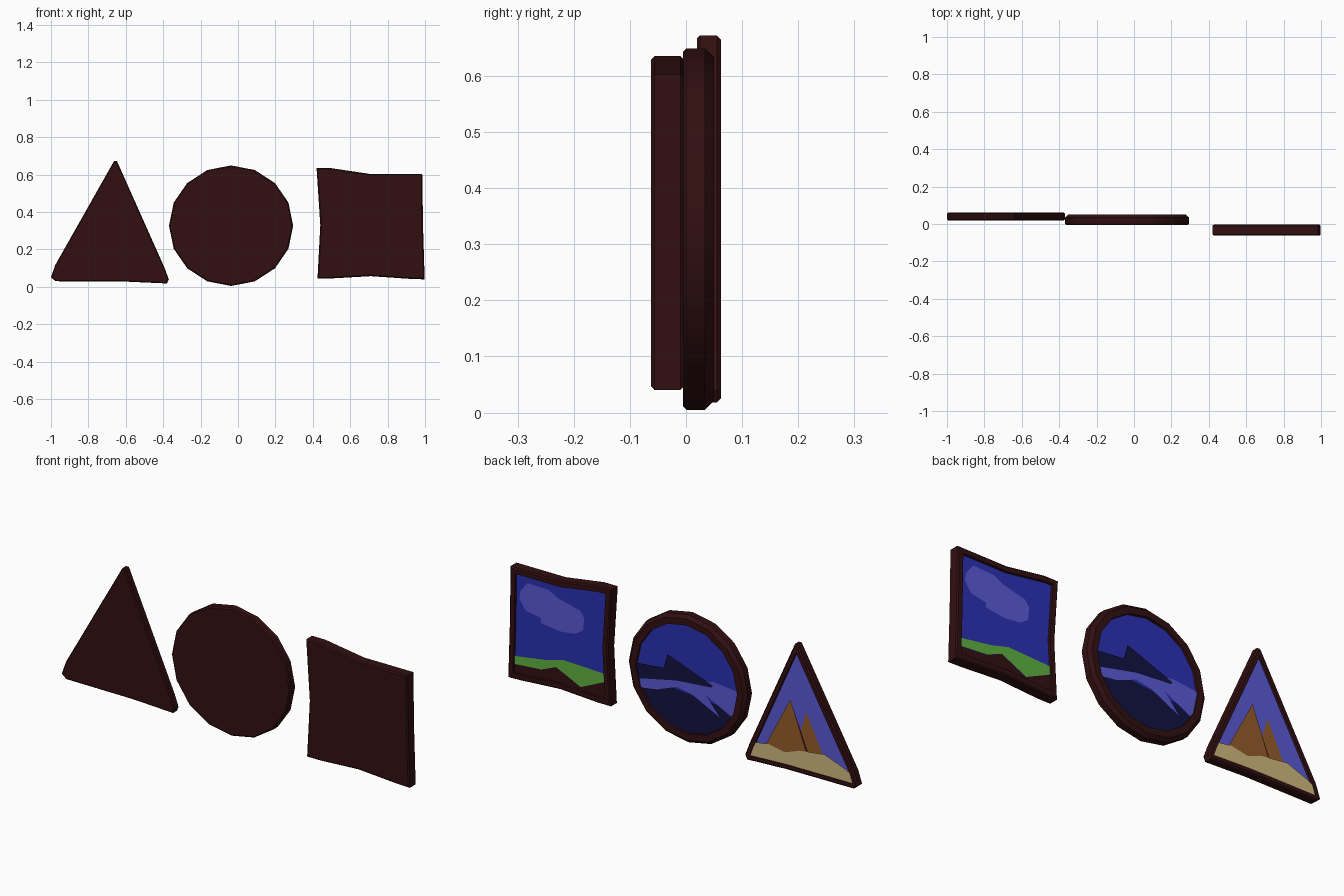
import bpy, bmesh, math

cube = bpy.data.objects.get("Cube")
if cube:
    bpy.data.objects.remove(cube)


def material(name, r, g, b):
    m = bpy.data.materials.new(name)
    m.use_nodes = True
    m.diffuse_color = (r, g, b, 1)
    m.specular_intensity = 0
    bsdf = m.node_tree.nodes["Principled BSDF"]
    bsdf.inputs["Base Color"].default_value = (r, g, b, 1)
    bsdf.inputs["Specular IOR Level"].default_value = 0
    return m


WOOD = material("dark wood", .032, .005, .0056)
BLUE = material("deep blue", .023, .03, .45)
LILAC = material("pale violet blue", .1, .1, .68)
NAVY = material("navy", .006, .006, .052)
GREEN = material("grass green", .116, .446, .052)
BROWN = material("rock brown", .3, .11, .023)
SAND = material("sand", .63, .49, .21)


def finish(bm, name, mats):
    mesh = bpy.data.meshes.new(name)
    bm.to_mesh(mesh)
    bm.free()
    for m in mats:
        mesh.materials.append(m)
    mesh.shade_smooth()
    mesh.set_sharp_from_angle(angle=math.radians(35))
    ob = bpy.data.objects.new(name, mesh)
    bpy.context.collection.objects.link(ob)


def polygon(bm, points, y):
    """Flat face in the xz plane, turned towards +y."""
    face = bm.faces.new([bm.verts.new((x, y, z)) for x, z in points])
    face.normal_update()
    if face.normal.y < 0:
        face.normal_flip()
    return face


def frame(name, outline, y0, y1, width, bevel, back_bevel, canvas, recess=.012):
    """Chamfered slab with a recessed canvas in its +y side."""
    bm = bmesh.new()
    back = polygon(bm, outline, y1 - back_bevel)
    front = polygon(bm, outline, y0 + bevel)
    front.normal_flip()
    # outer wall between the two outlines
    bmesh.ops.bridge_loops(bm, edges=list(back.edges) + list(front.edges))
    bmesh.ops.recalc_face_normals(bm, faces=bm.faces)

    def inset(face, thickness, depth):
        bmesh.ops.inset_region(bm, faces=[face], thickness=thickness,
                               depth=depth, use_even_offset=True)

    inset(front, bevel, bevel)
    inset(back, back_bevel, back_bevel)
    inset(back, width - back_bevel, 0)
    inset(back, .001, -recess)
    back.material_index = 1
    finish(bm, name, [WOOD, canvas])
    return y1 - recess


def paint(name, points, y, layer, mat):
    """Painted shape lying just above the canvas."""
    bm = bmesh.new()
    polygon(bm, points, y + .002 * layer)
    finish(bm, name, [mat])


# Warped square picture: meadow under a cloud
square = [(.42, .635), (.495, .635), (.71, .603), (.985, .603), (.99, .3),
          (.998, .04), (.93, .042), (.71, .057), (.5, .045), (.425, .045),
          (.44, .33)]
y = frame("square_frame", square, -.062, -.004, .029, .006, .006, BLUE)
hill_top = [(.98, .152), (.795, .18), (.695, .207), (.44, .197)]
hill_base = [(.44, .167), (.596, .096), (.733, .16), (.815, .126), (.98, .113)]
paint("meadow_soil", hill_base + [(.98, .055), (.71, .068), (.44, .055)], y, 1, WOOD)
paint("meadow", hill_top + hill_base, y, 2, GREEN)
paint("cloud", [(.893, .54), (.777, .537), (.725, .51), (.6, .479), (.578, .447),
                (.583, .386), (.627, .355), (.71, .345), (.82, .358),
                (.82, .383), (.904, .398), (.94, .45), (.933, .491)], y, 1, LILAC)

# Round picture: dark mountain beside a lake
CX, CZ = -.037, .327


def arc(start, end, radius, steps):
    angles = [math.radians(start + (end - start) * i / steps) for i in range(steps + 1)]
    return [(CX + 1.015 * radius * math.cos(a), CZ + .985 * radius * math.sin(a))
            for a in angles]


y = frame("round_frame", arc(0, 337.5, .327, 15), -.005, .05, .048, .006, .016, BLUE)
paint("dark_shore", arc(-160, -10, .287, 10), y, 1, NAVY)
paint("lake", [(.245, .256), (.022, .306), (-.181, .35), (-.33, .336), (-.296, .194),
               (-.136, .275), (-.219, .18), (-.06, .257), (.022, .271),
               (.132, .229), (.23, .214)], y, 2, LILAC)
paint("mountain", [(.25, .334), (.094, .349), (.072, .424), (-.181, .331),
                   (-.17, .32), (.022, .304), (.25, .256)], y, 3, NAVY)

# Triangular picture: pointed rocks on sand
triangle = [(-.663, .672), (-.647, .672), (-.392, .1), (-.37, .04), (-.38, .018),
            (-.6, .028), (-.975, .03), (-1, .05), (-.978, .115)]
y = frame("triangle_frame", triangle, .02, .062, .025, .005, .007, LILAC)
paint("small_rock", [(-.708, .343), (-.64, .12), (-.815, .12)], y, 1, BROWN)
paint("rock_shadow", [(-.62, .383), (-.62, .12), (-.728, .12)], y, 2, WOOD)
paint("large_rock", [(-.62, .383), (-.478, .11), (-.72, .11)], y, 3, BROWN)
paint("sand", [(-.405, .112), (-.437, .12), (-.5, .129), (-.593, .112), (-.675, .142),
               (-.813, .16), (-.923, .12), (-.972, .095), (-.98, .042), (-.6, .04),
               (-.382, .032)], y, 4, SAND)
